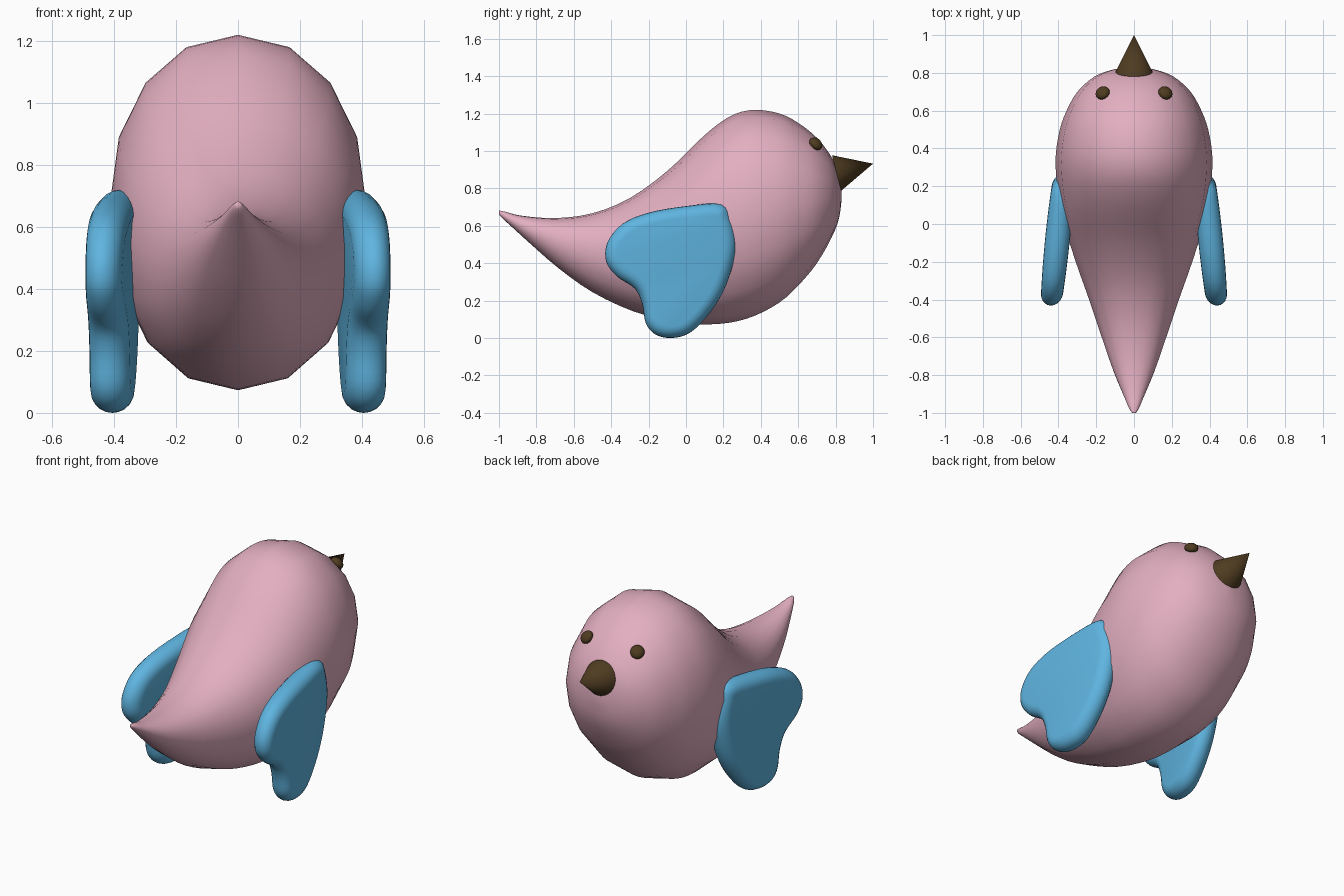
import bpy, bmesh, math
from mathutils import Vector

if "Cube" in bpy.data.objects:
    bpy.data.objects.remove(bpy.data.objects["Cube"])


def material(name, rgb):
    m = bpy.data.materials.new(name)
    m.diffuse_color = (*rgb, 1)
    m.use_nodes = True
    m.node_tree.nodes["Principled BSDF"].inputs["Base Color"].default_value = m.diffuse_color
    return m


PINK = material("soft pink", (0.77, 0.43, 0.53))
BLUE = material("sky blue", (0.115, 0.46, 0.75))
BROWN = material("dark brown", (0.078, 0.045, 0.015))


def finish(bm, name, mat):
    bmesh.ops.recalc_face_normals(bm, faces=bm.faces)
    for f in bm.faces:
        f.smooth = True
    me = bpy.data.meshes.new(name)
    bm.to_mesh(me)
    bm.free()
    me.materials.append(mat)
    ob = bpy.data.objects.new(name, me)
    bpy.context.collection.objects.link(ob)
    return ob


def spline(pts, steps, closed=False):
    """Catmull-Rom curve through the points."""
    p = [Vector(q) for q in pts]
    n = len(p)
    get = (lambda i: p[i % n]) if closed else (lambda i: p[max(0, min(n - 1, i))])
    out = []
    for i in range(n if closed else n - 1):
        a, b, c, d = (get(i + k) for k in (-1, 0, 1, 2))
        for s in range(steps):
            t = s / steps
            out.append(0.5 * (2 * b + (c - a) * t + (2 * a - 5 * b + 4 * c - d) * t * t
                              + (3 * b - a - 3 * c + d) * t ** 3))
    if not closed:
        out.append(p[-1])
    return out


def loft(bm, rings):
    for r0, r1 in zip(rings, rings[1:]):
        n = len(r0)
        for i in range(n):
            j = (i + 1) % n
            bm.faces.new((r0[i], r0[j], r1[j], r1[i]))
    bm.faces.new(rings[0])
    bm.faces.new(rings[-1])


def swell(v):
    """Makes the round sections slightly fuller."""
    return math.copysign(abs(v) ** .95, v) if abs(v) > 1e-6 else 0


# Body: sixteen-sided tilted sections, tail to head (top y z, bottom y z, half width)
sections = [
    (-1.0, .682, -1.0, .662, .010), (-.965, .675, -.985, .643, .026),
    (-.88, .654, -.93, .593, .056), (-.70, .641, -.82, .493, .115),
    (-.50, .667, -.68, .372, .174), (-.30, .748, -.50, .245, .238),
    (-.10, .893, -.28, .142, .312), (.06, 1.048, -.06, .086, .370),
    (.16, 1.135, .10, .073, .398), (.26, 1.197, .24, .083, .412), (.37, 1.22, .37, .12, .414),
    (.50, 1.20, .50, .19, .393), (.60, 1.15, .60, .28, .357), (.70, 1.07, .70, .40, .300),
    (.78, .965, .78, .54, .210), (.818, .87, .818, .64, .110), (.832, .78, .832, .74, .020)]
tops = spline([(s[0], s[1], s[4]) for s in sections], 3)
bottoms = spline([(s[2], s[3], s[4]) for s in sections], 3)
bm = bmesh.new()
rings = []
for top, bot in zip(tops, bottoms):
    mid, half = (top + bot) / 2, (top - bot) / 2
    ring = []
    for k in range(16):
        a = k * math.tau / 16
        c = swell(math.cos(a))
        ring.append(bm.verts.new((mid.z * swell(math.sin(a)),
                                  mid.x + half.x * c, mid.y + half.y * c)))
    rings.append(ring)
loft(bm, rings)
finish(bm, "body", PINK)

# Wings: two-lobed outline (y, z) with a fully rounded rim, thinner at both ends
outline = spline([
    (.19, .715), (0, .705), (-.2, .67), (-.34, .61), (-.42, .51), (-.427, .41), (-.37, .33),
    (-.275, .265), (-.235, .185), (-.215, .08), (-.165, .02), (-.08, 0), (.02, .027),
    (.12, .125), (.2, .25), (.25, .39), (.268, .51), (.245, .63)], 4, True)
R = .062


def wing(side, name):
    bm = bmesh.new()
    rings = []
    n = len(outline)
    for k in range(11):
        a = -math.pi / 2 + math.pi * k / 10
        inset, off = R * (1 - math.cos(a)), R * math.sin(a)
        ring = []
        for i, p in enumerate(outline):
            t = (outline[(i + 1) % n] - outline[i - 1]).normalized()
            q = p + Vector((-t.y, t.x)) * inset
            thick = 1.06 - 1.4 * (q.x + .08) ** 2
            ring.append(bm.verts.new((side * (.397 - .1 * q.x + off * thick), q.x, q.y)))
        rings.append(ring)
    loft(bm, rings)
    finish(bm, name, BLUE)


# Eyes: small balls sunk into the head
def eye(side, name):
    bm = bmesh.new()
    bmesh.ops.create_uvsphere(bm, u_segments=20, v_segments=12, radius=1)
    normal = Vector((side * .4, .6, .68))
    bmesh.ops.scale(bm, vec=(.039, .039, .027), verts=bm.verts)
    bmesh.ops.rotate(bm, matrix=normal.to_track_quat('Z', 'Y').to_matrix(), verts=bm.verts)
    bmesh.ops.translate(bm, vec=(side * .166, .694, 1.038), verts=bm.verts)
    finish(bm, name, BROWN)


for side, label in ((1, "right"), (-1, "left")):
    wing(side, label + "_wing")
    eye(side, label + "_eye")

# Beak: cone tilted slightly upward
base, tip = Vector((0, .805, .882)), Vector((0, 1.0, .932))
axis = tip - base
bm = bmesh.new()
bmesh.ops.create_cone(bm, cap_ends=True, segments=32, radius1=.098, radius2=0,
                      depth=axis.length)
bmesh.ops.rotate(bm, matrix=axis.to_track_quat('Z', 'Y').to_matrix(), verts=bm.verts)
bmesh.ops.translate(bm, vec=(base + tip) / 2, verts=bm.verts)
beak = finish(bm, "beak", BROWN)
bpy.context.view_layer.objects.active = beak
beak.select_set(True)
bpy.ops.object.shade_smooth_by_angle(angle=math.radians(40))
